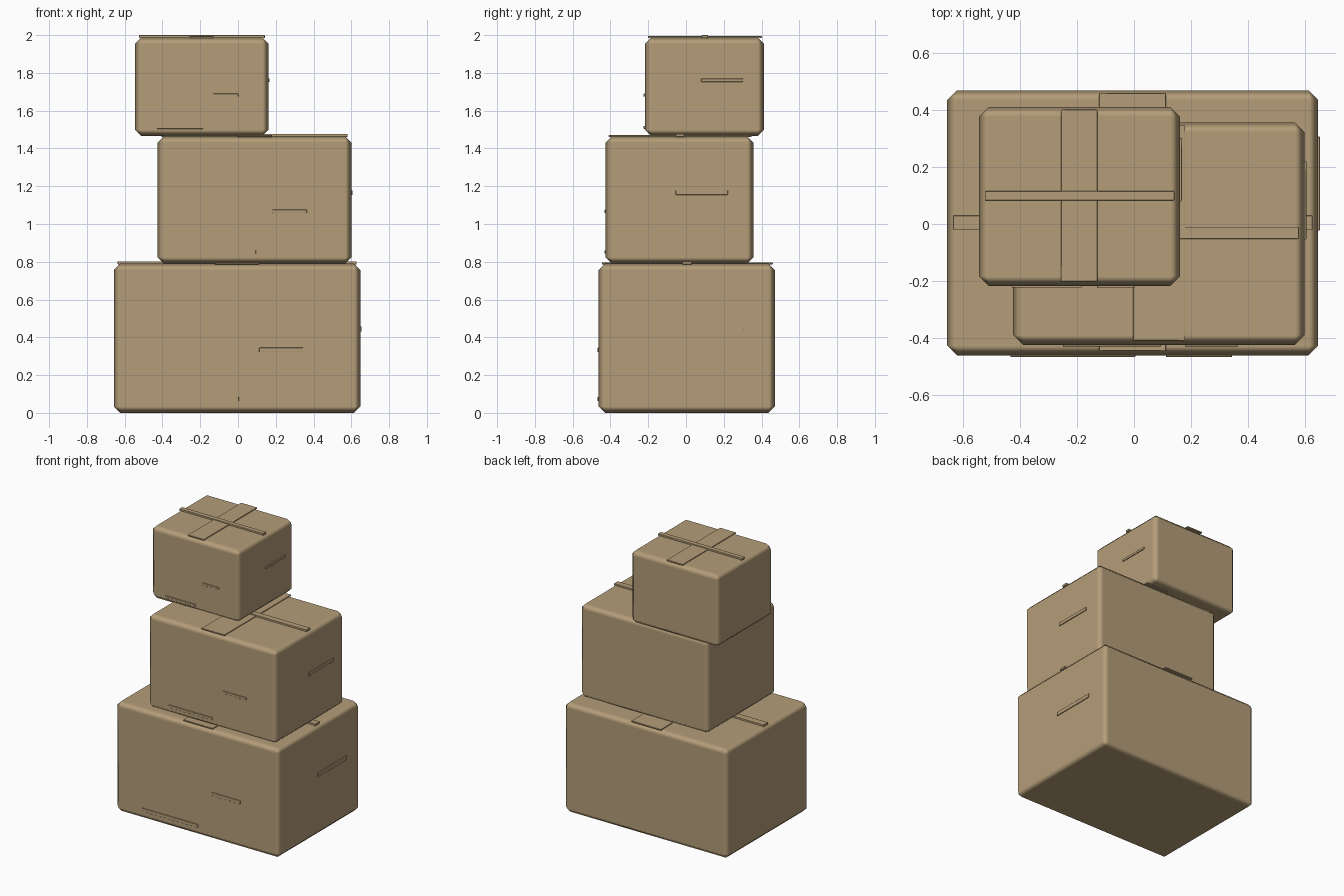
import bpy
from mathutils import Vector

if "Cube" in bpy.data.objects:
    bpy.data.objects.remove(bpy.data.objects["Cube"], do_unlink=True)

cardboard = bpy.data.materials.new("cardboard_tan")
cardboard.use_nodes = True
colour = (0.46, 0.34, 0.19, 1)
cardboard.diffuse_color = colour
cardboard.node_tree.nodes["Principled BSDF"].inputs["Base Color"].default_value = colour


def block(name, x, y, z, bevel):
    """Chamfered block spanning the three (low, high) ranges."""
    spans = [Vector(r) for r in (x, y, z)]
    bpy.ops.mesh.primitive_cube_add(size=1, location=[(r[0] + r[1]) / 2 for r in spans])
    ob = bpy.context.object
    ob.name = name
    ob.scale = [r[1] - r[0] for r in spans]
    bpy.ops.object.transform_apply(location=False, rotation=False, scale=True)
    ob.data.materials.append(cardboard)
    bpy.ops.object.shade_smooth()
    mod = ob.modifiers.new("soft_edges", "BEVEL")
    mod.width = bevel
    mod.segments = 1
    mod.limit_method = "NONE"
    mod.harden_normals = True
    return ob


def parcel(name, x, y, z, wide_tape, long_tape, front_strips, side_strip):
    block(name + "_box", x, y, z, 0.034)
    top = z[1]
    # crossed tape on the lid
    block(name + "_wide_tape", wide_tape, (y[0] + 0.016, y[1] - 0.01), (top - 0.004, top + 0.006), 0.002)
    block(name + "_long_tape", (x[0] + 0.02, x[1] - 0.02), long_tape, (top - 0.004, top + 0.012), 0.002)
    # thin strips on the front and left faces
    for i, (sx, sz) in enumerate(front_strips):
        block(f"{name}_front_strip_{i + 1}", sx, (y[0] - 0.006, y[0] + 0.004), sz, 0.002)
    sy, sz = side_strip
    block(name + "_side_strip", (x[1] - 0.004, x[1] + 0.006), sy, sz, 0.002)


parcel("bottom", (-0.657, 0.648), (-0.462, 0.47), (0, 0.79),
       (-0.123, 0.112), (-0.02, 0.03),
       [((0.112, 0.345), (0.322, 0.345)), ((-0.435, 0.005), (0.062, 0.085))],
       ((-0.022, 0.307), (0.43, 0.458)))

parcel("middle", (-0.425, 0.6), (-0.425, 0.357), (0.79, 1.465),
       (-0.003, 0.18), (-0.053, -0.01),
       [((0.18, 0.365), (1.058, 1.076)), ((-0.25, 0.095), (0.843, 0.861))],
       ((-0.055, 0.222), (1.154, 1.178)))

parcel("top", (-0.545, 0.162), (-0.218, 0.412), (1.465, 1.988),
       (-0.256, -0.129), (0.083, 0.116),
       [((-0.13, 0.002), (1.674, 1.69)), ((-0.43, -0.184), (1.504, 1.52))],
       ((0.08, 0.302), (1.752, 1.77)))
